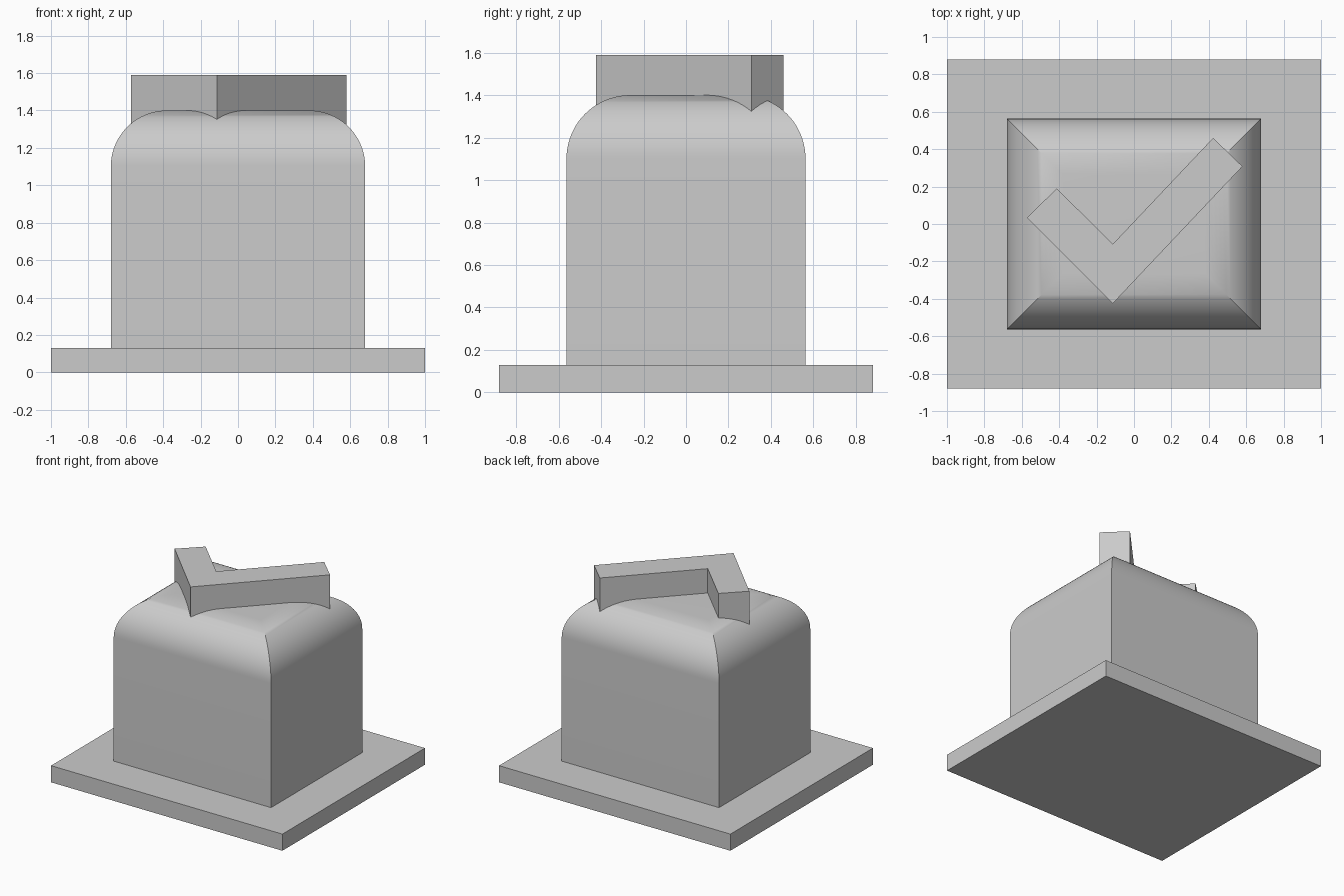
import bpy
import bmesh
from math import sin, cos, pi, radians

# Remove the default cube
cube = bpy.data.objects.get("Cube")
if cube:
    bpy.data.objects.remove(cube, do_unlink=True)

# One plain grey for every part
GREY = (0.6, 0.6, 0.6, 1.0)
grey = bpy.data.materials.new("plain grey")
grey.use_nodes = True
grey.diffuse_color = GREY
for node in grey.node_tree.nodes:
    if node.type == 'BSDF_PRINCIPLED':
        node.inputs["Base Color"].default_value = GREY


def rectangle(half_x, half_y):
    return [(-half_x, -half_y), (half_x, -half_y), (half_x, half_y), (-half_x, half_y)]


def loft(name, sections):
    """Join stacked outlines, given as (points, height), into a closed solid."""
    bm = bmesh.new()
    rings = [[bm.verts.new((x, y, z)) for x, y in points] for points, z in sections]
    for low, high in zip(rings, rings[1:]):
        n = len(low)
        for i in range(n):
            j = (i + 1) % n
            bm.faces.new((low[i], low[j], high[j], high[i]))
    bm.faces.new(rings[0][::-1])
    bm.faces.new(rings[-1])
    bmesh.ops.recalc_face_normals(bm, faces=bm.faces)
    mesh = bpy.data.meshes.new(name)
    bm.to_mesh(mesh)
    bm.free()
    mesh.materials.append(grey)
    obj = bpy.data.objects.new(name, mesh)
    bpy.context.collection.objects.link(obj)
    return obj


# Flat base plate
BASE_TOP = 0.13
base = rectangle(1.0, 0.88)
loft("base_plate", [(base, 0), (base, BASE_TOP)])

# Key body: straight walls, then a mitred quarter-round shoulder
HALF_X, HALF_Y, TOP, RADIUS, STEPS = 0.68, 0.563, 1.4, 0.3, 20
sections = [(rectangle(HALF_X, HALF_Y), BASE_TOP)]
for step in range(STEPS + 1):
    angle = pi / 2 * step / STEPS
    inset = RADIUS * (1 - cos(angle))
    sections.append((rectangle(HALF_X - inset, HALF_Y - inset),
                     TOP - RADIUS + RADIUS * sin(angle)))
body = loft("key_body", sections)
bpy.ops.object.select_all(action='DESELECT')
body.select_set(True)
bpy.context.view_layer.objects.active = body
bpy.ops.object.shade_smooth_by_angle(angle=radians(30))

# Raised tick, sunk into the rounded top
tick = [(-0.572, 0.034), (-0.113, -0.425), (0.58, 0.308),
        (0.423, 0.46), (-0.113, -0.107), (-0.413, 0.19)]
loft("raised_tick", [(tick, 1.2), (tick, 1.59)])
